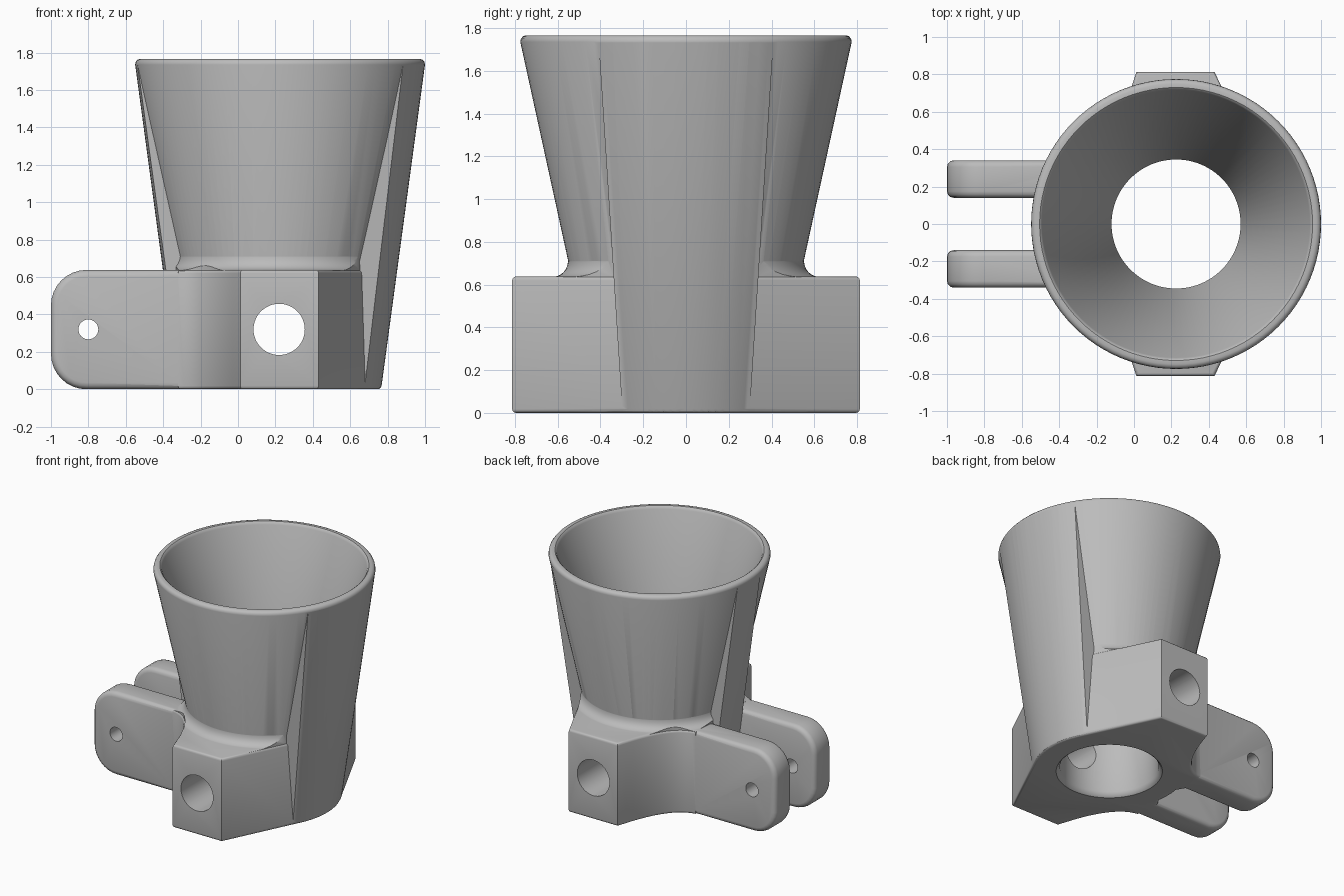
import bpy, bmesh, math
from mathutils import Matrix, Vector

if "Cube" in bpy.data.objects:
    bpy.data.objects.remove(bpy.data.objects["Cube"])

CX = 0.225          # axis of the cup
R_BASE, R_TOP, Z_TOP = 0.54, 0.775, 1.735

grey = bpy.data.materials.new("plain_grey")
grey.use_nodes = True
COLOUR = (0.5, 0.5, 0.5, 1)
grey.diffuse_color = COLOUR
grey.node_tree.nodes["Principled BSDF"].inputs["Base Color"].default_value = COLOUR


def finish(bm, name):
    bmesh.ops.recalc_face_normals(bm, faces=bm.faces)
    mesh = bpy.data.meshes.new(name)
    bm.to_mesh(mesh)
    bm.free()
    mesh.materials.append(grey)
    ob = bpy.data.objects.new(name, mesh)
    bpy.context.collection.objects.link(ob)
    return ob


def revolve(name, profile):
    """Spin an (r, z) profile, closed on the axis, around the cup axis."""
    bm = bmesh.new()
    vs = [bm.verts.new((CX + r, 0, z)) for r, z in profile]
    es = [bm.edges.new(p) for p in zip(vs, vs[1:])]
    bmesh.ops.spin(bm, geom=vs + es, cent=(CX, 0, 0), axis=(0, 0, 1),
                   angle=math.tau, steps=96, use_merge=True)
    bmesh.ops.remove_doubles(bm, verts=bm.verts, dist=1e-5)
    return finish(bm, name)


def prism(name, outline, lo, hi, bevel=0, along_y=False):
    """Extrude an outline along z (or an x-z outline along y), rounding the rims."""
    bm = bmesh.new()
    place = (lambda a, b: (a, lo, b)) if along_y else (lambda a, b: (a, b, lo))
    face = bm.faces.new([bm.verts.new(place(a, b)) for a, b in outline])
    step = Vector((0, hi - lo, 0)) if along_y else Vector((0, 0, hi - lo))
    new = bmesh.ops.extrude_face_region(bm, geom=[face])["geom"]
    bmesh.ops.translate(bm, vec=step, verts=[v for v in new if isinstance(v, bmesh.types.BMVert)])
    bmesh.ops.recalc_face_normals(bm, faces=bm.faces)
    if bevel:
        axis = step.normalized()
        rims = [e for e in bm.edges
                if abs((e.verts[0].co - e.verts[1].co).dot(axis)) < 1e-5]
        bmesh.ops.bevel(bm, geom=rims, offset=bevel, segments=3, profile=0.5,
                        affect='EDGES')
    return finish(bm, name)


def rod(name, x, z, radius):
    """Cutter for a round hole running along y."""
    bm = bmesh.new()
    turn = Matrix.Translation((x, 0, z)) @ Matrix.Rotation(math.pi / 2, 4, 'X')
    bmesh.ops.create_cone(bm, cap_ends=True, segments=48, radius1=radius,
                          radius2=radius, depth=3, matrix=turn)
    return finish(bm, name)


def combine(target, tool, operation):
    mod = target.modifiers.new("cut", 'BOOLEAN')
    mod.operation, mod.solver, mod.object = operation, 'EXACT', tool
    bpy.context.view_layer.objects.active = target
    bpy.ops.object.modifier_apply(modifier=mod.name)
    bpy.data.objects.remove(tool)


def curve(a, c, b, n=8):
    """Points of a quadratic curve from a to b with control point c."""
    a, b, c = Vector(a), Vector(b), Vector(c)
    return [tuple(a * (1 - t)**2 + c * 2 * t * (1 - t) + b * t * t)
            for t in (i / n for i in range(n + 1))]


def arc(x, y, r, start, end, n=8):
    angles = [math.radians(start + (end - start) * i / n) for i in range(n + 1)]
    return [(x + r * math.cos(t), y + r * math.sin(t)) for t in angles]


# Base: round front, two side bosses, hollowed flanks, shallow slot end
half = arc(CX, 0, R_BASE, 0, 25.7)
half += [(0.43, 0.813), (0.013, 0.813)]
half += curve((-0.01, 0.745), (-0.13, 0.36), (-0.32, 0.34), 12)
half += [(-0.34, 0.15), (-0.3, 0.08), (-0.27, 0)]
outline = half + [(x, -y) for x, y in half[-2:0:-1]]
body = prism("cup_holder", outline, 0, 0.638, 0.018)

# Arms with rounded ends
arm = [(-0.1, 0.0), (-0.1, 0.638)]
arm += arc(-0.81, 0.448, 0.19, 90, 180) + arc(-0.81, 0.19, 0.19, 180, 270)
for lo, hi in ((0.14, 0.34), (-0.34, -0.14)):
    combine(body, prism("arm", arm, lo, hi, 0.035, along_y=True), 'UNION')

# Flared cup
rim = [(R_TOP, Z_TOP), (0.772, 1.75), (0.763, 1.761), (0.75, 1.766), (0, 1.766)]
cup = revolve("cup", [(0, 0.6), (0.527, 0.6)] + rim)
combine(body, cup, 'UNION')

# Fillet between cup and base, trimmed to the base outline
fillet = revolve("fillet", [(0, 0.6), (0.64, 0.6)]
                 + curve((0.64, 0.634), (0.55, 0.635), (0.55, 0.73)) + [(0, 0.73)])
inset = [(CX + (x - CX) * 0.985, y * 0.985) for x, y in outline]
combine(fillet, prism("trim", inset, 0.5, 0.9), 'INTERSECT')
combine(body, fillet, 'UNION')

# Ribs: straight-sided slices of a slimmer cone, front and back of the axis
for x_end, low, high in ((1.3, 0.297, 0.413), (-0.9, 0.139, 0.139)):
    rib = revolve("rib", [(0, 0.0), (0.522, 0.0), (0.536, 0.006), (0.543, 0.02),
                          (R_TOP - 0.0005, Z_TOP - 0.002), (0, Z_TOP - 0.002)])
    wedge = prism("wedge", [(CX, -low), (x_end, -low), (x_end, low), (CX, low)], -0.01, 1.8)
    for v in wedge.data.vertices:
        if v.co.z > 1:
            v.co.y *= high / low
    combine(rib, wedge, 'INTERSECT')
    combine(body, rib, 'UNION')

# Bore and conical inside
bore = revolve("bore", [(0, -0.1), (0.385, -0.1), (0.385, -0.01), (0.36, 0.008),
                        (0.345, 0.035), (0.345, 0.62), (0.715, 1.745),
                        (0.722, 1.76), (0.735, 1.77), (0.735, 1.9), (0, 1.9)])
combine(body, bore, 'DIFFERENCE')

# Pin holes through bosses and arms
combine(body, rod("boss_hole", CX - 0.005, 0.32, 0.137), 'DIFFERENCE')
combine(body, rod("arm_hole", -0.8, 0.32, 0.053), 'DIFFERENCE')

bpy.ops.object.select_all(action='DESELECT')
body.select_set(True)
bpy.context.view_layer.objects.active = body
bpy.ops.object.shade_smooth_by_angle(angle=math.radians(32))
